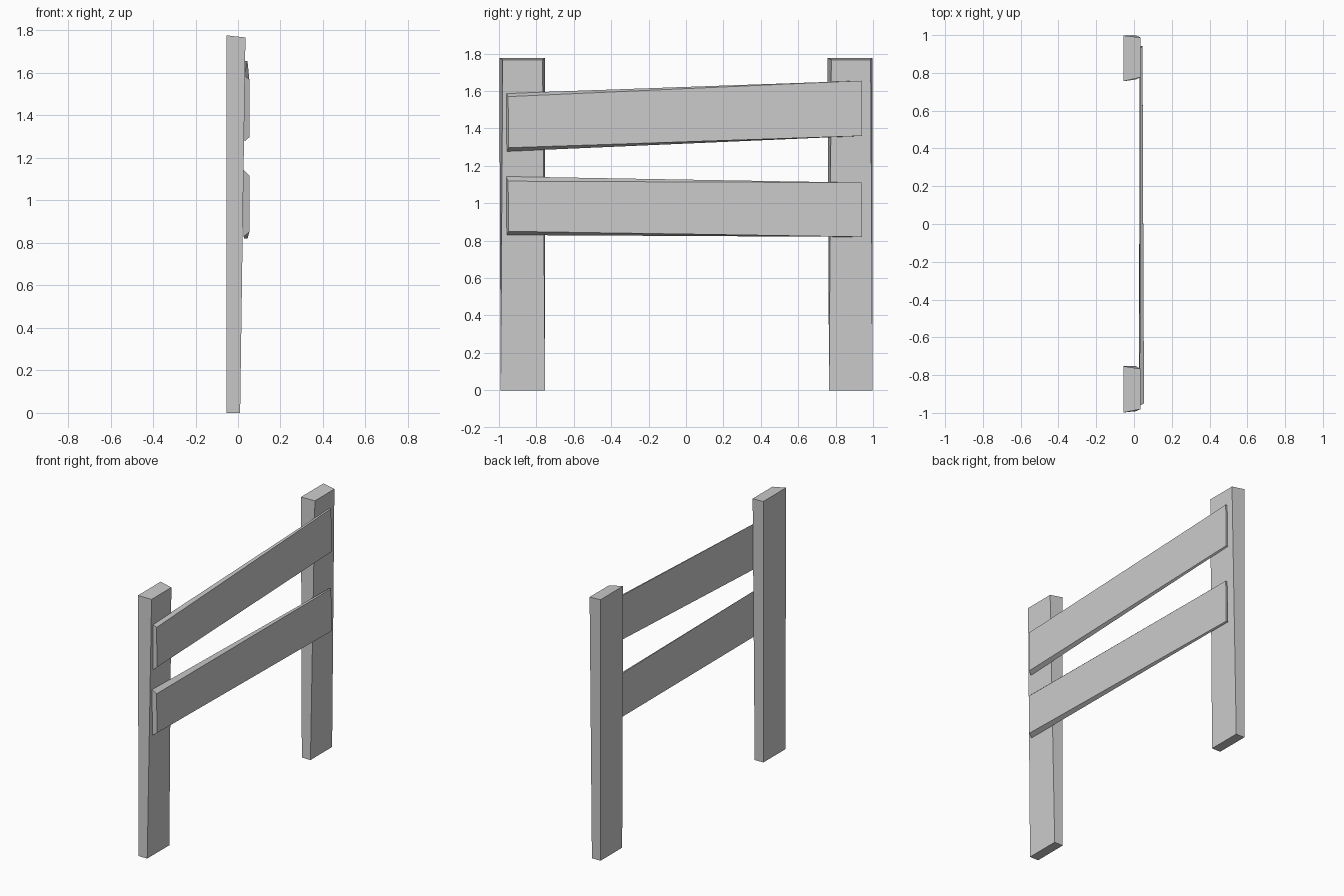
import bpy
import bmesh

if "Cube" in bpy.data.objects:
    bpy.data.objects.remove(bpy.data.objects["Cube"])


def beam(name, end_a, end_b):
    """Solid plank lofted between two four-cornered end profiles."""
    bm = bmesh.new()
    a = [bm.verts.new(p) for p in end_a]
    b = [bm.verts.new(p) for p in end_b]
    bm.faces.new(a)
    bm.faces.new(b[::-1])
    for i in range(4):
        j = (i + 1) % 4
        bm.faces.new((a[i], b[i], b[j], a[j]))
    bmesh.ops.recalc_face_normals(bm, faces=bm.faces)
    mesh = bpy.data.meshes.new(name)
    bm.to_mesh(mesh)
    bm.free()
    obj = bpy.data.objects.new(name, mesh)
    bpy.context.collection.objects.link(obj)
    return obj


def post(name, foot, top_back, top_front):
    """Upright that thickens towards a slanted top; arguments are y ranges."""
    (f0, f1), (b0, b1), (t0, t1) = foot, top_back, top_front
    beam(name,
         [(-0.055, f0, 0), (-0.055, f1, 0), (0.01, f1, 0), (0.01, f0, 0)],
         [(-0.055, b0, 1.777), (-0.055, b1, 1.777),
          (0.035, t1, 1.767), (0.035, t0, 1.767)])


def rail(name, x_back, near_back, near_front, far):
    """Board with a bevelled near end; arguments are z ranges."""
    (b0, b1), (n0, n1), (f0, f1) = near_back, near_front, far
    beam(name,
         [(x_back, -0.958, b0), (x_back, -0.961, b1),
          (0.053, -0.951, n1), (0.053, -0.948, n0)],
         [(0.03, 0.94, f0), (0.033, 0.938, f1),
          (0.045, 0.938, f1), (0.045, 0.942, f0)])


# Uprights
post("near_post", (-0.991, -0.753), (-0.998, -0.753), (-0.98, -0.767))
post("far_post", (0.765, 0.998), (0.756, 0.998), (0.777, 0.987))

# Crooked rails
rail("upper_rail", 0.03, (1.277, 1.588), (1.297, 1.57), (1.36, 1.655))
rail("lower_rail", 0.026, (0.83, 1.143), (0.85, 1.118), (0.82, 1.11))
